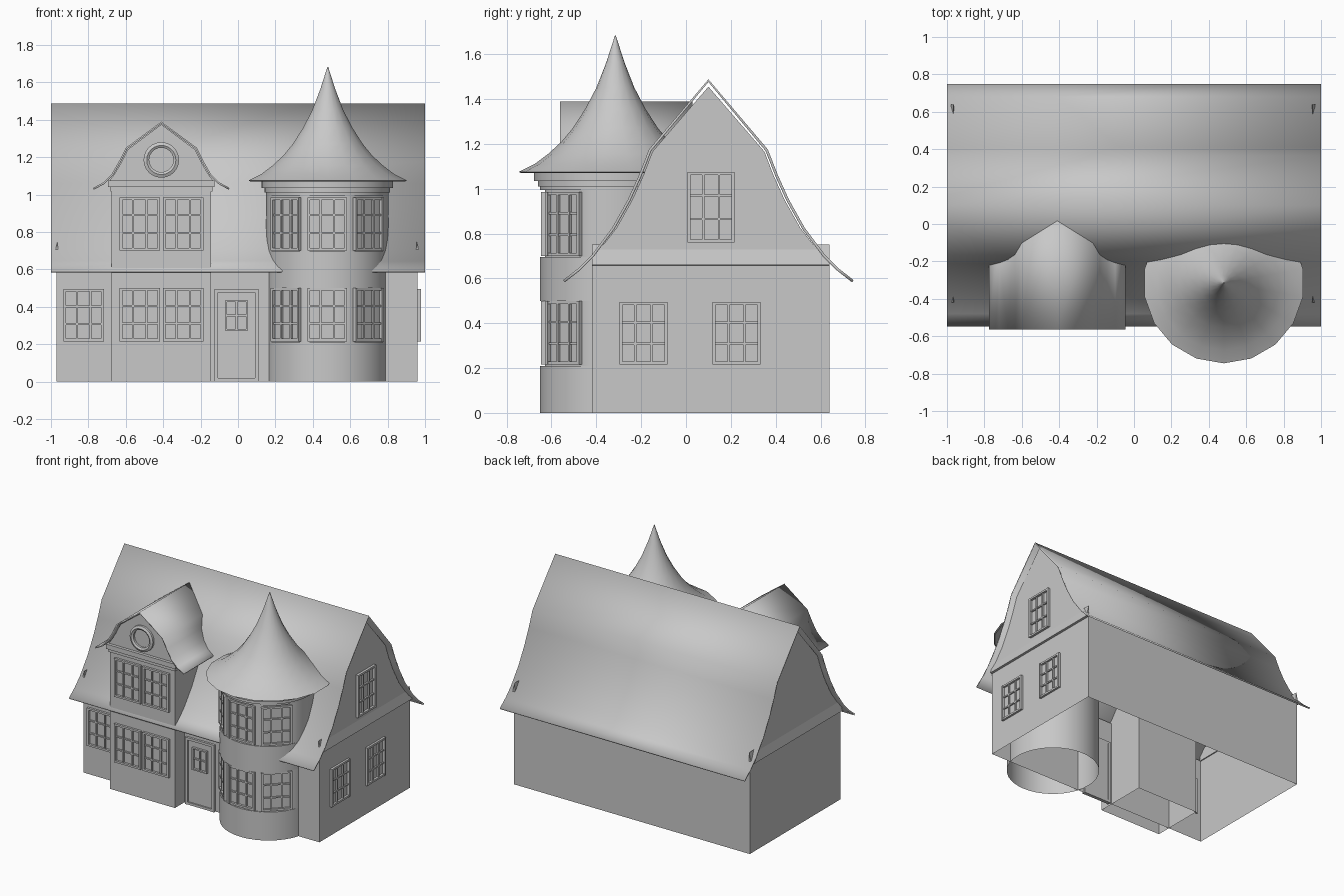
import bpy, bmesh
from math import sin, cos, pi, radians
from mathutils import Matrix, Vector

if "Cube" in bpy.data.objects:
    bpy.data.objects.remove(bpy.data.objects["Cube"])

grey = bpy.data.materials.new("stone_grey")
grey.use_nodes = True
grey.diffuse_color = (0.58, 0.58, 0.58, 1)
grey.node_tree.nodes["Principled BSDF"].inputs["Base Color"].default_value = grey.diffuse_color


def finish(name, bm):
    """Turn a bmesh into a named object with the shared material."""
    bmesh.ops.recalc_face_normals(bm, faces=bm.faces[:])
    mesh = bpy.data.meshes.new(name)
    bm.to_mesh(mesh)
    bm.free()
    mesh.materials.append(grey)
    ob = bpy.data.objects.new(name, mesh)
    bpy.context.scene.collection.objects.link(ob)
    bpy.ops.object.select_all(action='DESELECT')
    ob.select_set(True)
    bpy.context.view_layer.objects.active = ob
    bpy.ops.object.shade_smooth_by_angle(angle=radians(30))
    return ob


def loft(name, rings, closed=True, caps=(True, True), drop=None):
    """Skin a series of matching point rings."""
    bm = bmesh.new()
    rows = [[bm.verts.new(p) for p in ring] for ring in rings]
    n = len(rows[0])
    for a, b in zip(rows, rows[1:]):
        for i in range(n if closed else n - 1):
            j = (i + 1) % n
            bm.faces.new((a[i], a[j], b[j], b[i]))
    for row, cap in zip((rows[0], rows[-1]), caps):
        if cap and closed:
            bm.faces.new(row)
    if drop:
        doomed = [f for f in bm.faces if drop(f)]
        bmesh.ops.delete(bm, geom=doomed, context='FACES')
    return finish(name, bm)


def add_box(bm, lo, hi):
    lo, hi = Vector(lo), Vector(hi)
    m = Matrix.Translation((lo + hi) / 2) @ Matrix.Diagonal((*(hi - lo), 1))
    bmesh.ops.create_cube(bm, size=1, matrix=m)


def box(name, lo, hi):
    bm = bmesh.new()
    add_box(bm, lo, hi)
    return finish(name, bm)


def window(name, at, w, h, angle=0, cols=3, rows=3, edge=0.014):
    """Frame and glazing bars; at = bottom centre, angle turns it from the front."""
    bm = bmesh.new()
    for s in (-1, 1):
        x = s * (w - edge) / 2
        add_box(bm, (x - edge / 2, -.018, 0), (x + edge / 2, .01, h))
        z = h / 2 + s * (h - edge) / 2
        add_box(bm, (-w / 2, -.016, z - edge / 2), (w / 2, .01, z + edge / 2))
    for i in range(1, cols):
        x = w * (i / cols - .5)
        add_box(bm, (x - .005, -.012, 0), (x + .005, .01, h))
    for i in range(1, rows):
        z = h * i / rows
        add_box(bm, (-w / 2, -.01, z - .005), (w / 2, .01, z + .005))
    bm.transform(Matrix.Translation(at) @ Matrix.Rotation(angle, 4, 'Z'))
    return finish(name, bm)


def mirrored(half):
    """Full profile from apex-first half profile."""
    return [(-d, z) for d, z in reversed(half)] + list(half[1:])


# Main walls with gable ends, open underneath and under the roof
RIDGE_Y = 0.10
gable = mirrored([(0, 1.455), (.25, 1.165), (.29, 1.06), (.34, .95), (.41, .825), (.5, .71), (.53, .66)])
outline = [(-.52, 0)] + [(-.52, .66)] + gable[1:-1] + [(.54, .66), (.54, 0)]
loft("main_walls", [[(x, RIDGE_Y + d, z) for d, z in outline] for x in (-.97, .96)],
     drop=lambda f: abs(f.normal.x) < .5 and len(f.verts) == 4
     and not .2 < f.calc_center_median().z < .5)

# Sloped ledges below each gable
for side, x, s in (("left", .96, 1), ("right", -.97, -1)):
    tri = [(x - s * .01, .655), (x + s * .016, .66), (x - s * .005, .75)]
    loft(f"gable_ledge_{side}", [[(u, y, z) for u, z in tri] for y in (-.42, .64)])

# Flared main roof
half = [(0, 1.488), (.265, 1.175), (.31, 1.06), (.36, .95), (.43, .825), (.52, .705), (.58, .645), (.648, .592)]
roof = loft("main_roof", [[(x, RIDGE_Y + d, z) for d, z in mirrored(half)] for x in (-1, 1)], closed=False)
roof.modifiers.new("thickness", 'SOLIDIFY').thickness = .012

# Square bay, rising into the dormer
BAY = -.41
bay_ring = [(-.675, -.53), (-.145, -.53), (-.145, -.12), (-.675, -.12)]
loft("bay_walls", [[(x, y, z) for x, y in bay_ring] for z in (0, 1.04)], caps=(False, True))
box("dormer_cornice_lower", (-.683, -.538, 1.015), (-.137, -.2, 1.04))
box("dormer_cornice_upper", (-.695, -.552, 1.04), (-.125, -.2, 1.075))
dormer = [(0, 1.39), (.19, 1.25), (.225, 1.18), (.265, 1.11), (.31, 1.065), (.365, 1.035)]
droof = loft("dormer_roof", [[(BAY + d, y, z) for d, z in mirrored(dormer)] for y in (-.563, .03)], closed=False)
droof.modifiers.new("thickness", 'SOLIDIFY').thickness = .01
front = mirrored([(0, 1.375), (.18, 1.24), (.215, 1.17), (.25, 1.11), (.28, 1.07)])
loft("dormer_gable", [[(BAY + d, y, z) for d, z in front] for y in (-.53, -.2)])

# Round gable window: a stepped ring turned around its own axis
ring_profile = [(.065, -.52), (.065, -.545), (.078, -.553), (.095, -.545), (.095, -.52)]
loft("round_window_ring", [[(BAY + r * cos(a), y, 1.185 + r * sin(a)) for r, y in ring_profile]
                           for a in [2 * pi * i / 24 for i in range(25)]], caps=(False, False))

# Round tower with flat window bands
TX, TY, TR = .477, -.325, .327
FACETS = (-45, 0, 45)
HALF = 18.6


def tower_ring(z, flat, r=TR):
    pts = []
    for k in range(8):
        centre = k * 45 if k < 5 else k * 45 - 360
        for d in (-HALF, -HALF / 2, 0, HALF / 2, HALF):
            rr = r
            if flat and centre in FACETS:
                rr = r * cos(radians(HALF)) / cos(radians(d)) - .006
            a = radians(centre + d)
            pts.append((TX + rr * sin(a), TY - rr * cos(a), z))
    return pts


levels = [(0, 0), (.21, 0), (.21, 1), (.5, 1), (.5, 0), (.695, 0), (.695, 1), (.995, 1), (.995, 0), (1.05, 0)]
loft("tower_walls", [tower_ring(z, flat) for z, flat in levels], caps=(False, True))
loft("tower_cornice", [tower_ring(z, 0, r) for z, r in
                       ((1.01, .32), (1.01, .336), (1.035, .336), (1.035, .352), (1.07, .352), (1.085, .3))])

# Concave conical tower roof
cone = [(.3, 1.09), (.42, 1.07), (.43, 1.075), (.36, 1.11), (.3, 1.155), (.24, 1.21), (.19, 1.27),
        (.135, 1.355), (.085, 1.45), (.04, 1.565), (.002, 1.683)]
loft("tower_roof", [[(.48 + r * sin(2 * pi * i / 18), -.315 - r * cos(2 * pi * i / 18), z)
                     for i in range(18)] for r, z in cone])

# Windows
LOW, HIGH = .215, .70
window("front_window", (-.825, -.42, LOW), .215, .28)
for z, label in ((LOW, "lower"), (HIGH, "upper")):
    for x, side in ((-.525, "right"), (-.293, "left")):
        window(f"bay_window_{label}_{side}", (x, -.53, z), .215, .285)
    for deg in FACETS:
        a = radians(deg)
        r = TR * cos(radians(HALF)) - .006
        window(f"tower_window_{label}", (TX + r * sin(a), TY - r * cos(a), z), .212, .285, a)
for y, part in ((-.19, "front"), (.225, "back")):
    window(f"side_window_{part}", (.96, y, LOW), .215, .28, pi / 2)
window("gable_window", (.962, .112, .76), .21, .315, pi / 2)

# Front door with its small light
box("door_panel", (-.105, -.426, .005), (.09, -.41, .48))
window("door_frame", (-.008, -.42, 0), .235, .495, 0, 1, 1, .018)
window("door_light", (-.008, -.426, .27), .12, .165, 0, 2, 2, .01)
